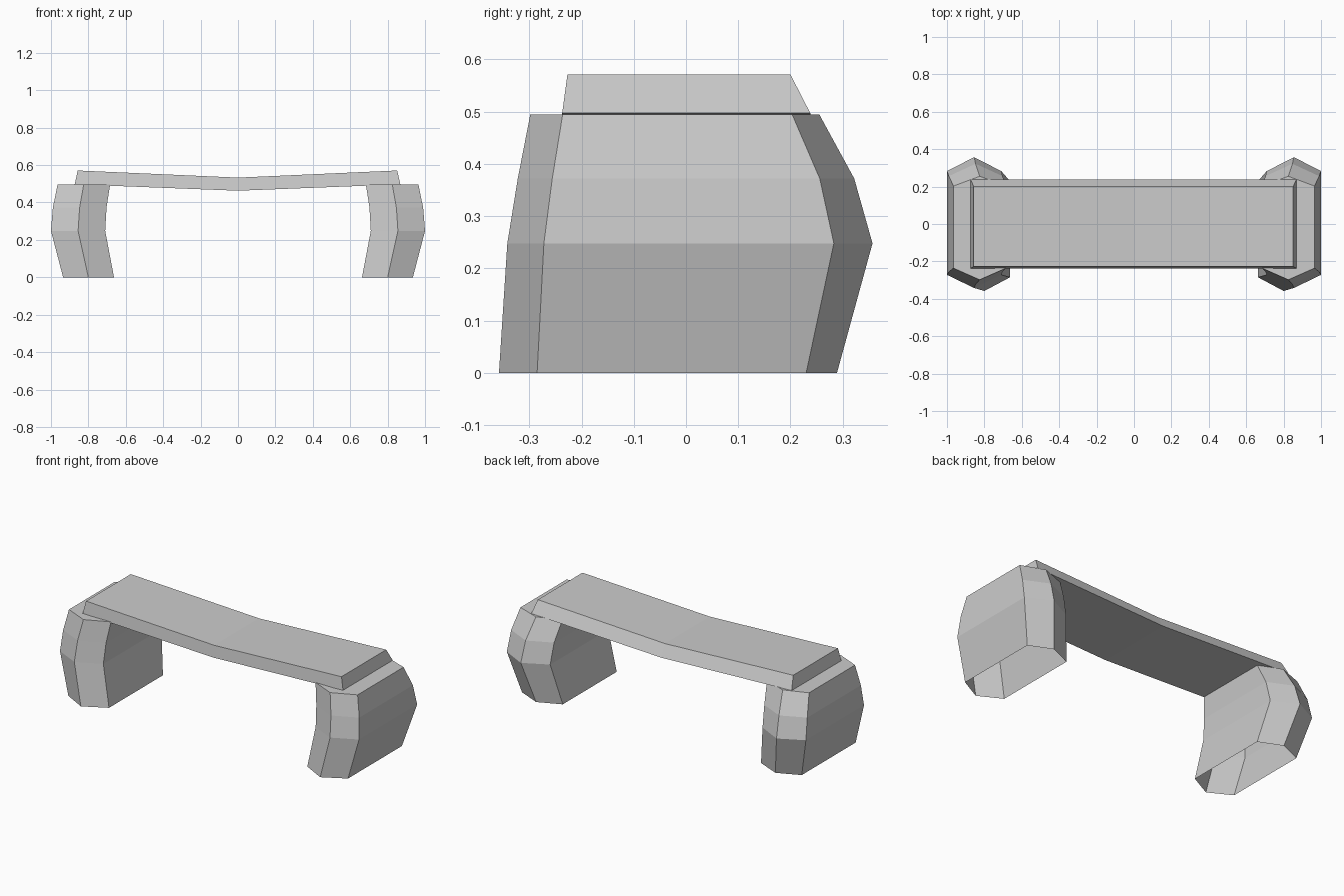
import bpy

if "Cube" in bpy.data.objects:
    bpy.data.objects.remove(bpy.data.objects["Cube"])


def loft(name, rings, cap_start=True, cap_end=True):
    """Skin a list of equal-length point rings into a flat-shaded mesh."""
    n = len(rings[0])
    verts = [p for ring in rings for p in ring]
    faces = []
    for r in range(len(rings) - 1):
        a, b = r * n, (r + 1) * n
        faces += [(a + i, a + (i + 1) % n, b + (i + 1) % n, b + i) for i in range(n)]
    if cap_start:
        faces.append(tuple(reversed(range(n))))
    if cap_end:
        faces.append(tuple(range(len(verts) - n, len(verts))))
    mesh = bpy.data.meshes.new(name)
    mesh.from_pydata(verts, [], faces)
    obj = bpy.data.objects.new(name, mesh)
    bpy.context.collection.objects.link(obj)
    return obj


# Stone legs: six-sided rings, open underneath, mirrored across x
# z, inner x, ridge x, outer x, front ridge y, front y, back y, back ridge y
levels = [
    (0.0, 0.663, 0.80, 0.935, -0.358, -0.285, 0.23, 0.289),
    (0.248, 0.71, 0.855, 1.0, -0.342, -0.272, 0.283, 0.357),
    (0.372, 0.703, 0.847, 0.99, -0.322, -0.256, 0.256, 0.322),
    (0.495, 0.684, 0.825, 0.965, -0.298, -0.236, 0.203, 0.255),
]
rings = [[(xi, f, z), (xr, fr, z), (xo, f, z), (xo, b, z), (xr, br, z), (xi, b, z)]
         for z, xi, xr, xo, fr, f, b, br in levels]
legs = loft("stone_legs", rings, cap_start=False)
mirror = legs.modifiers.new("mirror", 'MIRROR')
mirror.use_mirror_merge = False

# Seat slab: tapered section, sagging in the middle
# bottom x, top x, bottom z, top z
sections = [(-0.873, -0.857, 0.497, 0.571),
            (0.0, 0.0, 0.463, 0.533),
            (0.868, 0.851, 0.497, 0.571)]
loft("seat", [[(xb, -0.237, zb), (xb, 0.238, zb), (xt, 0.2, zt), (xt, -0.227, zt)][::1]
              for xb, xt, zb, zt in sections])
